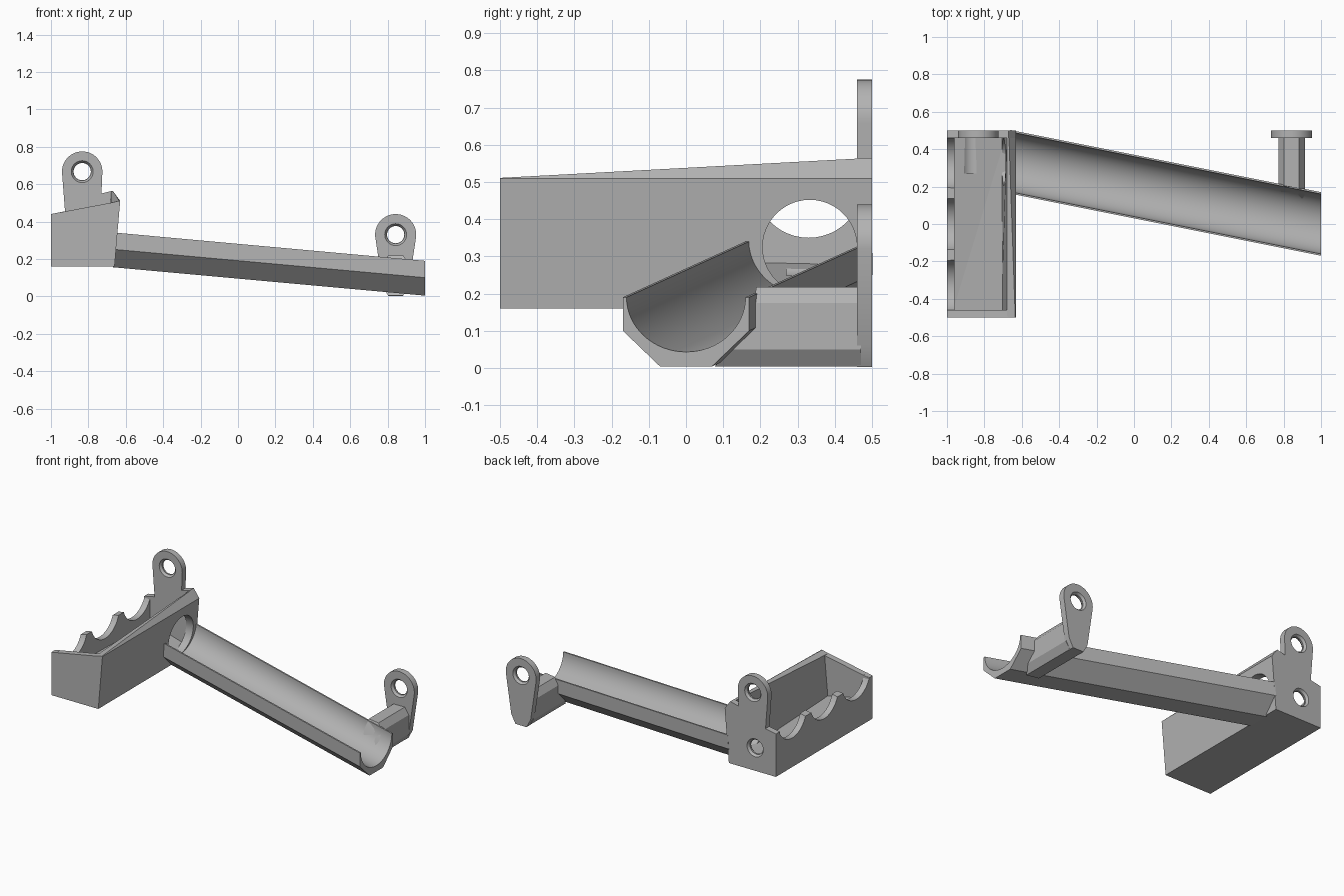
import bpy
import bmesh
from math import sin, cos, pi, radians
from mathutils import Matrix

cube = bpy.data.objects.get("Cube")
if cube:
    bpy.data.objects.remove(cube, do_unlink=True)

grey = bpy.data.materials.new("plain grey")
grey.use_nodes = True
grey.diffuse_color = (0.45, 0.45, 0.45, 1)
grey.node_tree.nodes["Principled BSDF"].inputs["Base Color"].default_value = (0.45, 0.45, 0.45, 1)


def finish(name, bm):
    bmesh.ops.recalc_face_normals(bm, faces=bm.faces)
    mesh = bpy.data.meshes.new(name)
    bm.to_mesh(mesh)
    bm.free()
    mesh.materials.append(grey)
    obj = bpy.data.objects.new(name, mesh)
    bpy.context.collection.objects.link(obj)
    return obj


def loft(name, ring_a, ring_b):
    """Solid between two rings with the same number of points."""
    bm = bmesh.new()
    a = [bm.verts.new(p) for p in ring_a]
    b = [bm.verts.new(p) for p in ring_b]
    bm.faces.new(a)
    bm.faces.new(b)
    for i in range(len(a)):
        j = (i + 1) % len(a)
        bm.faces.new((a[i], a[j], b[j], b[i]))
    return finish(name, bm)


def plate(name, outline, y0=0.46, y1=0.5):
    """Upright plate from an x-z outline."""
    return loft(name, [(x, y0, z) for x, z in outline], [(x, y1, z) for x, z in outline])


def cylinder(axis, centre, r, length, r2=None):
    bm = bmesh.new()
    turn = Matrix.Rotation(pi / 2, 4, 'Y' if axis == 'X' else 'X')
    bmesh.ops.create_cone(bm, cap_ends=True, segments=48, radius1=r, radius2=r2 or r,
                          depth=length, matrix=Matrix.Translation(centre) @ turn)
    obj = finish("cutter", bm)
    obj.hide_render = True
    return obj


def cut(obj, cutters):
    """Subtract the cutters, keep the result as plain mesh, remove the cutters."""
    for c in cutters:
        mod = obj.modifiers.new("cut", 'BOOLEAN')
        mod.operation, mod.solver, mod.object = 'DIFFERENCE', 'EXACT', c
    bpy.context.view_layer.update()
    graph = bpy.context.evaluated_depsgraph_get()
    mesh = bpy.data.meshes.new_from_object(obj.evaluated_get(graph))
    obj.modifiers.clear()
    obj.data = mesh
    for c in cutters:
        bpy.data.objects.remove(c, do_unlink=True)


def arc(cx, cz, r, start, end, n=28):
    steps = [radians(start + (end - start) * i / n) for i in range(n + 1)]
    return [(cx + r * cos(t), cz + r * sin(t)) for t in steps]


def screw_hole(x, z):
    """Through hole with a countersink on both faces of the back plate."""
    return [cylinder('Y', (x, 0.48, z), 0.046, 0.2),
            cylinder('Y', (x, 0.465, z), 0.048, 0.02, 0.062),
            cylinder('Y', (x, 0.495, z), 0.062, 0.02, 0.048)]


BASE = 0.16

# Basket back plate with its hanging tab
back = plate("basket_back_plate",
             [(-1, BASE), (-0.66, BASE), (-0.63, 0.51), (-0.67, 0.565), (-0.73, 0.55)]
             + arc(-0.833, 0.667, 0.108, -5, 185) + [(-0.925, 0.455), (-1, 0.44)])
cut(back, screw_hole(-0.833, 0.667) + screw_hole(-0.85, 0.31))

# Basket front wall
plate("basket_front_wall", [(-1, BASE), (-0.66, BASE), (-0.63, 0.51), (-1, 0.44)], -0.5, -0.46)

# Basket left-hand wall with three scallops
scalloped = loft("scalloped_wall",
                 *[[(-1, y, BASE), (-0.96, y, BASE), (-0.96, y, 0.448), (-1, y, 0.44)]
                   for y in (-0.5, 0.5)])
cut(scalloped, [cylinder('X', (-0.98, y, 0.496), 0.146, 0.2) for y in (-0.33, 0, 0.33)])

# Tall leaning wall with the exit hole, its ridge rising to the back
leaning = loft("leaning_wall",
               [(-0.71, -0.5, BASE), (-0.66, -0.5, BASE), (-0.63, -0.5, 0.51),
                (-0.635, -0.5, 0.511), (-0.68, -0.5, 0.50)],
               [(-0.71, 0.5, BASE), (-0.66, 0.5, BASE), (-0.63, 0.5, 0.51),
                (-0.67, 0.5, 0.565), (-0.68, 0.5, 0.56)])
cut(leaning, [cylinder('X', (-0.67, 0.333, 0.325), 0.127, 0.3)])

# Two-facet floor that drains towards the exit hole
corners = {"front_left": (-0.97, -0.47, 0.30), "front_right": (-0.685, -0.47, 0.24),
           "back_right": (-0.685, 0.47, 0.20), "back_left": (-0.97, 0.47, 0.28)}
for name, third in (("floor_outer", "back_left"), ("floor_inner", "front_right")):
    top = [corners[k] for k in ("front_left", "back_right", third)]
    floor = loft(name, [(x, y, BASE) for x, y, z in top], top)
    if third == "back_left":
        cut(floor, [cylinder('Y', (-0.86, 0.38, 0.31), 0.065, 0.22)])

# Sloping channel: faceted outside, round inside
section = [(-0.17, 0.19), (-0.17, 0.1), (-0.07, 0.004), (0.07, 0.004), (0.17, 0.1), (0.17, 0.19)]
section += [(0.16 * cos(t), 0.19 - 0.147 * sin(t)) for t in [pi * i / 32 for i in range(33)]]


def channel_point(x, y, z):
    run = 1 - x
    return (x, y + 0.2 * run, z + 0.091 * run)


loft("channel", [channel_point(1, y, z) for y, z in section],
     [channel_point(-0.668 + 0.086 * z, y, z) for y, z in section])

# Eight-sided strut joining the channel to the far tab
strut = [(-0.04, 0.004), (0.04, 0.004), (0.07, 0.05), (0.07, 0.175),
         (0.04, 0.218), (-0.04, 0.218), (-0.07, 0.175), (-0.07, 0.05)]
loft("strut",
     [(0.843 + x, 0.197 - max(0, 0.115 - z) - 0.2 * x, z) for x, z in strut],
     [(0.843 + x, 0.47, z) for x, z in strut])

# Far hanging tab
tab = plate("far_tab", arc(0.843, 0.33, 0.11, -5, 185)
            + [(0.773, 0.06), (0.803, 0.003), (0.883, 0.003), (0.913, 0.06)])
cut(tab, screw_hole(0.843, 0.33))

# Smooth the round surfaces, keep edges crisp
for obj in bpy.context.scene.objects:
    obj.select_set(obj.type == 'MESH')
bpy.context.view_layer.objects.active = tab
bpy.ops.object.shade_smooth_by_angle(angle=radians(25))
